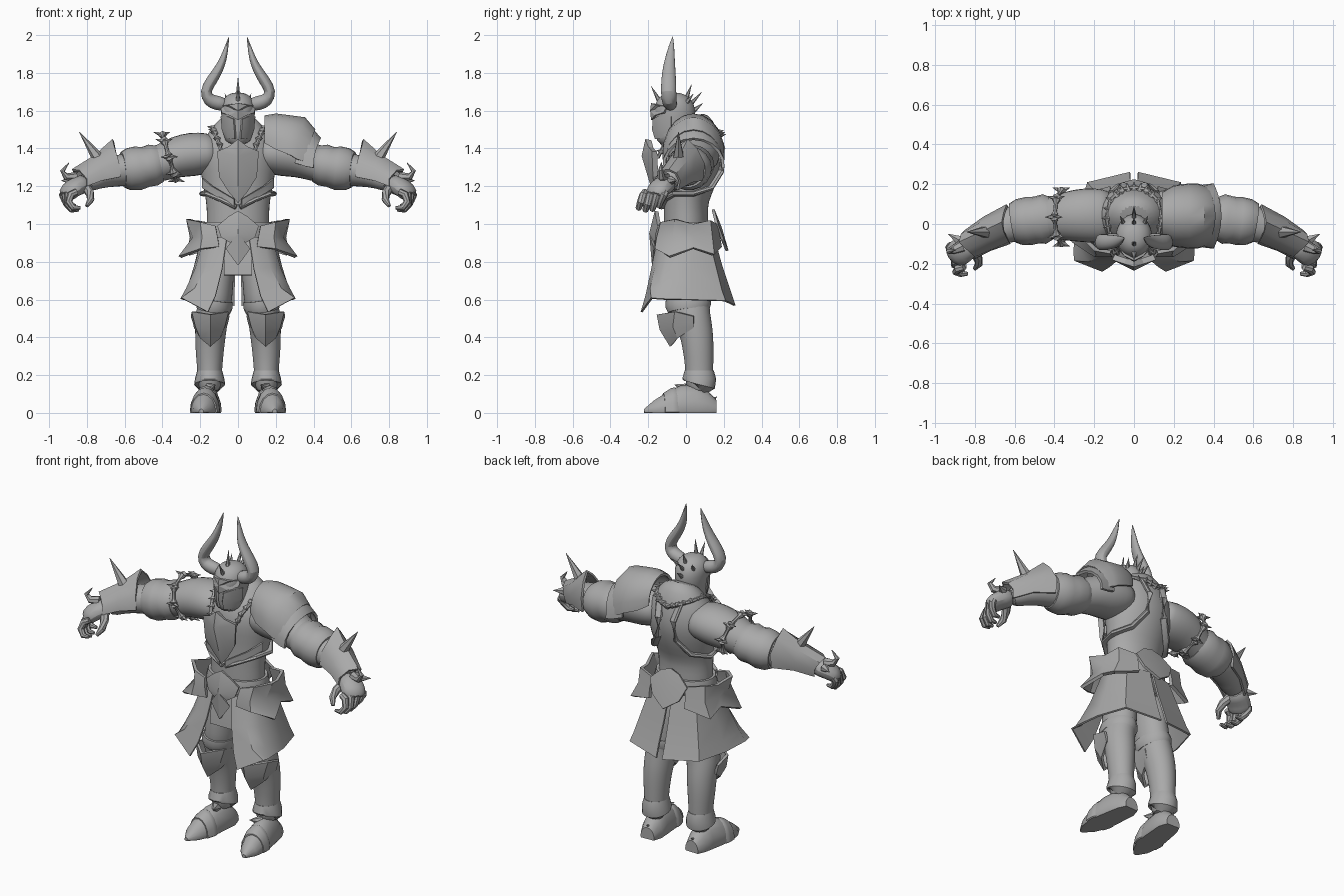
import bpy, bmesh, math
from mathutils import Vector as V

steel = bpy.data.materials.new("plain_grey")
steel.diffuse_color = (0.4, 0.4, 0.4, 1)


def finish(name, bm, mirror=False, angle=38, sub=0):
    bmesh.ops.recalc_face_normals(bm, faces=bm.faces)
    me = bpy.data.meshes.new(name)
    bm.to_mesh(me)
    bm.free()
    me.materials.append(steel)
    me.shade_smooth()
    me.set_sharp_from_angle(angle=math.radians(angle))
    ob = bpy.data.objects.new(name, me)
    bpy.context.collection.objects.link(ob)
    if sub:
        ob.modifiers.new("round", 'SUBSURF').levels = sub
        ob.modifiers["round"].render_levels = sub
    if mirror:
        ob.modifiers.new("mirror", 'MIRROR')
    return ob


def add_tube(bm, rings, seg=14, ref=(0, 0, 1), floor=False):
    """Rings are (x, y, z, side radius, up radius) along a path."""
    c = [V(r[:3]) for r in rings]
    loops = []
    for i, r in enumerate(rings):
        t = (c[min(i + 1, len(c) - 1)] - c[max(i - 1, 0)]).normalized()
        side = t.cross(V(ref)).normalized()
        up = side.cross(t)
        loop = []
        for k in range(seg):
            a = math.tau * k / seg
            p = c[i] + side * r[3] * math.cos(a) + up * r[-1] * math.sin(a)
            if floor:
                p.z = max(p.z, 0)
            loop.append(bm.verts.new(p))
        loops.append(loop)
    for a, b in zip(loops, loops[1:]):
        for k in range(seg):
            bm.faces.new((a[k], a[(k + 1) % seg], b[(k + 1) % seg], b[k]))
    bm.faces.new(loops[0])
    bm.faces.new(loops[-1])


def tube(name, rings, mirror=False, sub=0, **kw):
    bm = bmesh.new()
    add_tube(bm, rings, **kw)
    return finish(name, bm, mirror, sub=sub)


def column(name, rings, mirror=False, sub=0, seg=20):
    return tube(name, rings, mirror, sub, seg=seg, ref=(0, 1, 0))


def spikes(name, pairs, r, mirror=False, seg=6):
    bm = bmesh.new()
    for a, b in pairs:
        ref = (1, 0, 0) if abs(a[0] - b[0]) < 0.03 else (0, 1, 0)
        add_tube(bm, [(*a, r, r), (*b, r * .04, r * .04)], seg=seg, ref=ref)
    return finish(name, bm, mirror)


def sheet(name, rows, mirror=False, thick=0.012, angle=38):
    bm = bmesh.new()
    g = [[bm.verts.new(p) for p in row] for row in rows]
    for a, b in zip(g, g[1:]):
        for k in range(len(a) - 1):
            bm.faces.new((a[k], a[k + 1], b[k + 1], b[k]))
    bmesh.ops.recalc_face_normals(bm, faces=bm.faces)
    bmesh.ops.solidify(bm, geom=bm.faces[:], thickness=thick)
    return finish(name, bm, mirror, angle)


def shield(name, half, mid, thick=0.015):
    """Symmetric ridged plate fanned from a raised middle point."""
    pts = half + [(-x, y, z) for x, y, z in reversed(half[1:-1])]
    bm = bmesh.new()
    vs = [bm.verts.new(p) for p in pts]
    m = bm.verts.new(mid)
    for i in range(len(vs)):
        bm.faces.new((vs[i], vs[(i + 1) % len(vs)], m))
    bmesh.ops.recalc_face_normals(bm, faces=bm.faces)
    bmesh.ops.solidify(bm, geom=bm.faces[:], thickness=thick)
    return finish(name, bm, angle=20)


# Torso, waist and belt
column("torso", [(0, .0, .84, .15, .11), (0, 0, .95, .17, .12), (0, 0, 1.05, .165, .118),
                 (0, .0, 1.13, .172, .118), (0, .02, 1.22, .19, .14), (0, .03, 1.32, .21, .16),
                 (0, .04, 1.40, .21, .155), (0, .05, 1.47, .17, .13), (0, .05, 1.53, .125, .1),
                 (0, .03, 1.57, .08, .07)], sub=1)
column("belt", [(0, 0, .93, .185, .14), (0, 0, .97, .19, .145), (0, 0, 1.01, .18, .135)])
tube("body_strap", [(.07, .15, 1.5, .022, .012), (.05, .195, 1.4, .022, .014),
                    (.06, .185, 1.28, .022, .014), (.12, .13, 1.19, .022, .014),
                    (.185, .04, 1.16, .022, .014), (.16, -.06, 1.16, .022, .014),
                    (.09, -.115, 1.13, .022, .014), (.01, -.13, 1.09, .022, .014)], True, seg=8)
sheet("chest_rib", [[(.19, -.03, 1.24), (.14, -.11, 1.2), (.02, -.155, 1.13)],
                    [(.19, -.03, 1.19), (.14, -.11, 1.16), (.02, -.15, 1.09)]], True)
shield("chest_plate", [(0, -.215, 1.45), (.05, -.2, 1.41), (.11, -.18, 1.385), (.1, -.175, 1.25),
                       (.05, -.165, 1.17), (0, -.16, 1.11)], (0, -.235, 1.36), .03)

# Helmet with horns, face guard and spikes
column("helmet", [(0, -.08, 1.42, .06, .07), (0, -.085, 1.46, .076, .08), (0, -.06, 1.53, .084, .11),
                  (0, -.06, 1.60, .094, .115), (0, -.065, 1.645, .09, .1),
                  (0, -.065, 1.68, .065, .072), (0, -.065, 1.697, .025, .03)], sub=1)
shield("brow_plate", [(0, -.185, 1.64), (.05, -.16, 1.63), (.09, -.1, 1.625), (.088, -.12, 1.59),
                      (.045, -.165, 1.575), (0, -.185, 1.55)], (0, -.19, 1.6), .012)
sheet("cheek_guard", [[(.025, -.176, 1.555), (.06, -.15, 1.57), (.092, -.08, 1.57)],
                      [(.02, -.18, 1.5), (.06, -.145, 1.5), (.086, -.08, 1.5)],
                      [(.018, -.165, 1.45), (.05, -.14, 1.45), (.075, -.09, 1.47)]], True)
column("horn", [(.06, -.08, 1.63, .036, .036), (.11, -.085, 1.64, .042, .04), (.155, -.09, 1.655, .04, .042),
                (.177, -.092, 1.70, .032, .043), (.14, -.092, 1.76, .032, .042),
                (.1, -.09, 1.82, .026, .036), (.075, -.085, 1.88, .019, .027),
                (.06, -.077, 1.94, .01, .016), (.047, -.07, 1.995, .001, .001)], True, sub=1, seg=10)
spikes("helmet_spikes", [((0, -.1, 1.68), (0, -.09, 1.78)), ((0, -.14, 1.65), (0, -.185, 1.73)),
                         ((0, 0, 1.66), (0, .03, 1.74)), ((0, .02, 1.63), (0, .085, 1.7)),
                         ((0, .04, 1.6), (0, .09, 1.64)), ((.05, 0, 1.64), (.07, .04, 1.69)),
                         ((-.05, 0, 1.64), (-.07, .04, 1.69))], .014)

# Beaded collar: small pointed beads spaced along a path
path = [V(p) for p in [(0, .185, 1.47), (.06, .175, 1.49), (.12, .12, 1.51), (.138, .03, 1.51),
                       (.125, -.05, 1.48), (.1, -.115, 1.42), (.08, -.15, 1.35)]]
beads = []
for a, b in zip(path, path[1:]):
    for t in (0, .5):
        p = a.lerp(b, t)
        out = V((p.x, p.y - .04, .03)).normalized()
        beads.append((tuple(p - out * .012), tuple(p + out * .028)))
spikes("collar_beads", beads, .017, True, 5)
tube("collar_cord", [(*p, .01, .01) for p in path], True, seg=6)

# Arms, elbow guards and bracers
tube("arm", [(.1, .04, 1.38, .12, .09), (.16, .04, 1.375, .14, .11), (.24, .045, 1.37, .142, .122),
             (.33, .04, 1.355, .13, .112), (.40, .03, 1.325, .11, .1), (.47, .02, 1.305, .1, .095),
             (.56, .01, 1.29, .1, .09), (.66, -.01, 1.28, .088, .085), (.75, -.06, 1.255, .075, .07),
             (.82, -.105, 1.21, .058, .055)], True, sub=1)
tube("elbow_guard", [(.41, .025, 1.32, .105, .098), (.45, .025, 1.312, .125, .112),
                     (.49, .02, 1.302, .118, .108), (.53, .015, 1.295, .122, .118),
                     (.58, .01, 1.29, .115, .112), (.61, .005, 1.287, .1, .095)], True, seg=18)
sheet("bracer", [[(.62, -.10, 1.25), (.63, -.09, 1.33), (.655, -.04, 1.41), (.665, .01, 1.45), (.655, .06, 1.4), (.64, .1, 1.32), (.64, .09, 1.23)],
                 [(.72, -.135, 1.23), (.72, -.13, 1.29), (.74, -.085, 1.35), (.76, -.035, 1.365), (.77, .01, 1.34), (.76, .035, 1.28), (.75, .03, 1.22)],
                 [(.80, -.175, 1.2), (.80, -.165, 1.24), (.84, -.13, 1.285), (.88, -.09, 1.29), (.87, -.05, 1.27), (.85, -.03, 1.23), (.84, -.04, 1.18)]], True)
spikes("bracer_spike", [((.735, -.04, 1.34), (.84, -.04, 1.487))], .035, True)

# Hands
tube("palm", [(.8, -.09, 1.22, .055, .05), (.845, -.12, 1.205, .07, .055), (.89, -.15, 1.18, .075, .05),
              (.91, -.17, 1.14, .06, .04)], True, sub=1, seg=10)
for i in range(4):
    o, f = i * .036, (0, .01, .006, -.012)[i]
    tube("finger_%d" % (i + 1), [(.855 + o * .6, -.215 + o, 1.17, .018, .02), (.885 + o * .4, -.225 + o, 1.155, .021, .022),
                                 (.895 + o * .2, -.24 + o, 1.115 - f, .019, .02), (.87 + o * .2, -.25 + o, 1.085 - f, .017, .017),
                                 (.835 + o * .2, -.25 + o, 1.085 - f, .009, .009)], True, seg=8, ref=(0, 1, 0))
tube("thumb", [(.81, -.13, 1.2, .026, .026), (.785, -.17, 1.165, .024, .024), (.78, -.2, 1.13, .02, .02),
               (.8, -.225, 1.095, .01, .01)], True, seg=8)
tube("wrist_claw", [(.86, -.11, 1.25, .025, .03), (.91, -.13, 1.25, .02, .022), (.93, -.135, 1.28, .013, .015),
                    (.895, -.13, 1.325, .002, .002)], True, seg=7, ref=(0, 1, 0))
spikes("wrist_spike", [((.88, -.08, 1.23), (.935, -.05, 1.23))], .025, True)

# Single shoulder guard: two overlapping domes
def dome(name, rows):
    out = []
    for x, zt, zb, yr in rows:
        arc = [math.radians(-95 + 190 * k / 10) for k in range(11)]
        out.append([(x - .04 * abs(math.sin(a)) ** 2 * (x > .3), .04 + yr * math.sin(a),
                     zb + (zt - zb) * math.cos(a)) for a in arc])
    sheet(name, out, thick=.015)
dome("shoulder_guard", [(.14, 1.575, 1.44, .12), (.2, 1.585, 1.41, .155), (.28, 1.575, 1.38, .165), (.355, 1.565, 1.36, .165),
                        (.41, 1.5, 1.34, .15)])
dome("shoulder_guard_lip", [(.34, 1.53, 1.34, .15), (.4, 1.50, 1.32, .16), (.44, 1.455, 1.31, .165)])

# Bone ring on the opposite upper arm
ring = []
for k in range(8):
    a = math.tau * k / 8
    ring.append(V((-.365 - .035 * math.sin(a), .035 + .135 * math.cos(a), 1.355 + .12 * math.sin(a))))
bm = bmesh.new()
for k in range(8):
    p, q = ring[k], ring[(k + 1) % 8]
    add_tube(bm, [(*p.lerp(q, t), r, r) for t, r in ((.0, .012), (.08, .022), (.3, .01), (.7, .01), (.92, .022), (1, .012))],
             seg=7, ref=(1, 0, 0))
finish("arm_bones", bm)
c = V((-.365, .035, 1.355))
spikes("arm_bone_tips", [(tuple(p + V((s * .01, 0, 0))), tuple(p + (p - c) * .1 + V((s * .045, 0, 0))))
                         for p in ring for s in (-1, 1)], .013, seg=5)

# Hip plates, buckle, back plate and loin cloth
sheet("hip_plate", [[(.12, -.15, .99), (.2, -.135, 1.01), (.275, -.06, 1.025), (.245, .04, 1.0), (.22, .13, 1.02), (.11, .165, 1.0)],
                    [(.11, -.165, .94), (.19, -.155, .93), (.24, -.07, .93), (.255, .04, .93), (.225, .14, .93), (.12, .18, .94)],
                    [(.1, -.165, .88), (.2, -.165, .87), (.315, -.09, .83), (.265, .04, .875), (.27, .15, .84), (.12, .19, .88)]], True, .018)
shield("buckle", [(0, -.165, 1.07), (.05, -.16, 1.04), (.11, -.15, .99), (.09, -.16, .93), (.04, -.17, .9),
                  (.065, -.17, .87), (.03, -.175, .82), (0, -.18, .78)], (0, -.195, .95), .02)
shield("back_plate", [(0, .15, 1.08), (.06, .155, 1.06), (.125, .17, 1.0), (.09, .2, .92), (0, .225, .86)], (0, .19, .98))
sheet("loin_cloth", [[(x, y, z) for x in (-.075, 0, .075)] for y, z in ((-.135, .92), (-.155, .82), (-.165, .73))])

# Long skirt, split front and back
sheet("skirt", [[(.06, -.15, .93), (.13, -.13, .93), (.18, -.07, .93), (.195, .03, .93), (.15, .12, .93), (.01, .15, .93)],
                [(.085, -.185, .76), (.17, -.165, .77), (.225, -.11, .77), (.235, .03, .77), (.19, .16, .77), (.015, .195, .77)],
                [(.12, -.215, .62), (.23, -.19, .66), (.275, -.13, .66), (.27, .03, .66), (.22, .19, .65), (.02, .235, .65)],
                [(.16, -.24, .535), (.3, -.185, .61), (.305, -.14, .605), (.29, .03, .6), (.235, .21, .595), (.02, .262, .57)]], True, .01)

# Legs, knee guards and boots
column("leg", [(.1, 0, .88, .085, .1), (.11, .01, .7, .088, .11), (.12, .012, .58, .088, .115),
               (.14, .03, .51, .09, .1), (.145, .055, .43, .083, .09), (.15, .065, .34, .077, .083),
               (.15, .07, .25, .068, .075), (.15, .07, .19, .065, .075), (.15, .07, .1, .06, .065)], True, sub=1)
column("thigh_cuff", [(.12, .01, .60, .092, .118), (.125, .012, .57, .098, .122), (.13, .015, .54, .09, .11)], True)
sheet("knee_guard", [[(.045, .04, .51), (.05, -.06, .535), (.145, -.155, .52), (.245, -.06, .535), (.25, .04, .51)],
                     [(.052, .04, .48), (.07, -.07, .455), (.145, -.14, .44), (.225, -.07, .455), (.24, .04, .48)],
                     [(.06, .04, .45), (.095, -.045, .395), (.147, -.085, .35), (.2, -.045, .395), (.233, .04, .45)]], True, .014, 22)
column("ankle_cuff", [(.15, .07, .225, .066, .077), (.15, .07, .18, .078, .09), (.15, .07, .15, .082, .085),
                      (.15, .06, .14, .06, .06)], True)
tube("boot", [(.195, -.222, .008, .012, .012), (.19, -.17, .01, .05, .055), (.18, -.1, .01, .072, .1),
              (.17, -.03, .01, .074, .135), (.16, .05, .01, .07, .14), (.152, .11, .01, .066, .11),
              (.15, .16, .01, .045, .06)], True, seg=16, floor=True)
tube("toe_cap", [(.182, -.12, .005, .072, .1), (.176, -.08, .005, .08, .125), (.174, -.06, .005, .08, .13),
                 (.172, -.04, .005, .07, .12)], True, seg=16, floor=True)
spikes("boot_spur", [((.15, .0, .13), (.12, -.06, .15)), ((.155, .1, .05), (.15, .165, .085))], .03, True)
